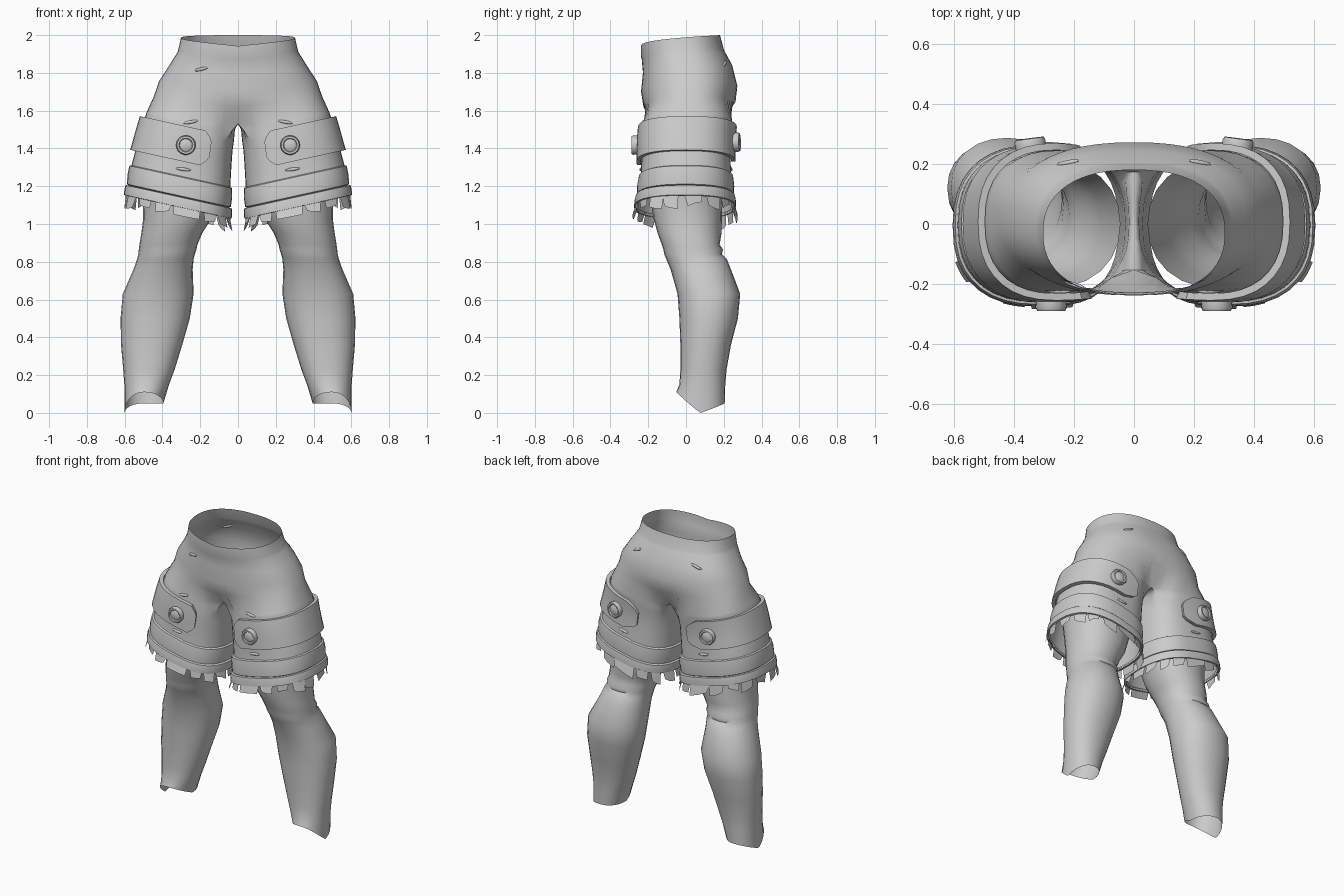
import bpy, bmesh, math, random
from mathutils import Vector, Matrix
from mathutils.bvhtree import BVHTree

if "Cube" in bpy.data.objects:
    bpy.data.objects.remove(bpy.data.objects["Cube"])

random.seed(4)
rad = math.radians


def finish(name, bm, mirror=True, angle=38):
    bmesh.ops.recalc_face_normals(bm, faces=bm.faces)
    me = bpy.data.meshes.new(name)
    bm.to_mesh(me)
    bm.free()
    me.shade_smooth()
    me.set_sharp_from_angle(angle=rad(angle))
    ob = bpy.data.objects.new(name, me)
    bpy.context.collection.objects.link(ob)
    if mirror:
        mir = ob.modifiers.new("mirror", "MIRROR")
        mir.use_clip, mir.merge_threshold = True, 0.0005
    return ob


def bridge(bm, a, b, closed=True):
    n = len(a)
    for i in range(n if closed else n - 1):
        j = (i + 1) % n
        bm.faces.new((a[i], a[j], b[j], b[i]))


def spow(v, p):
    return math.copysign(abs(v) ** p, v)


def lerp_table(table, z):
    for hi, lo in zip(table, table[1:]):
        if z >= lo[0]:
            break
    t = (z - lo[0]) / (hi[0] - lo[0])
    return [l + (h - l) * t for h, l in zip(hi[1:], lo[1:])]


# Shorts leg surface: level, centre x, half width, centre y, half depth
SHORT_LEG = [(1.55, .25, .235, .01, .235), (1.45, .272, .243, 0, .235),
             (1.35, .288, .252, 0, .235), (1.25, .303, .262, 0, .24),
             (1.10, .318, .266, -.005, .25)]


def surf(deg, z0, off=0.0):
    cx, hx, cy, hy = lerp_table(SHORT_LEG, z0)
    c, s = math.cos(rad(deg)), math.sin(rad(deg))
    x = cx + (hx + off) * spow(c, .83 if c > 0 else .66)
    return Vector((x, cy + (hy + off) * spow(s, .83), z0 + .22 * (x - .31)))


# Shorts: seat rings from waist down, then leg rings (right half, mirrored)
ARC, INNER = 28, 8
SEAT = [(.302, -.238, .18, 1.942, 2.0), (.318, -.238, .20, 1.885, 1.925),
        (.326, -.234, .207, 1.87, 1.91), (.370, -.228, .245, 1.80, 1.84),
        (.418, -.238, .272, 1.70, 1.73), (.446, -.225, .262, 1.62, 1.645)]
bm = bmesh.new()
rings = []
for k, (a, yf, yb, zf, zb) in enumerate(SEAT):
    ring = []
    for i in range(ARC + 1):
        t = rad(-90 + 180 * i / ARC)
        u = (1 + spow(math.sin(t), .85)) / 2
        x = a * abs(math.cos(t)) ** .85 if 0 < i < ARC else 0
        z = zf + (zb - zf) * u ** .4 + (.08 * x if k > 3 else 0)
        ring.append(bm.verts.new((x, yf + (yb - yf) * u, z)))
    rings.append(ring)
for a, b in zip(rings, rings[1:]):
    bridge(bm, a, b, False)
DEGS = [-140 + 280 * i / ARC for i in range(ARC + 1)]
DEGS += [140 + 80 * i / INNER for i in range(1, INNER)]
last = None
for z0 in (1.55, 1.54, 1.5, 1.45, 1.38, 1.31, 1.25, 1.18, 1.10):
    ring = []
    for i, d in enumerate(DEGS):
        p = surf(d, z0)
        if z0 == 1.55:
            p.z = max(p.z, 1.53)
            if i == 0 or i >= ARC:
                p.x = 0
        elif z0 == 1.54:
            p.z = max(p.z, 1.50)
            if i == 0 or i >= ARC:
                p.x = min(p.x, .028)
        ring.append(bm.verts.new(p))
    if last:
        bridge(bm, last, ring)
    else:
        bridge(bm, rings[-1], ring[:ARC + 1], False)
    last = ring
bmesh.ops.recalc_face_normals(bm, faces=bm.faces)
tree = BVHTree.FromBMesh(bm)
finish("shorts", bm)

# Two stepped hem bands around each leg
for name, prof in (("hem_upper_band", [(1.255, 0), (1.25, .010), (1.20, .014), (1.15, .010), (1.145, 0)]),
                   ("hem_lower_band", [(1.145, .002), (1.143, .017), (1.12, .020), (1.09, .019), (1.088, .004)])):
    bm = bmesh.new()
    loops = [[bm.verts.new(surf(i * 10, z, o)) for i in range(36)] for z, o in prof]
    for a, b in zip(loops, loops[1:]):
        bridge(bm, a, b)
    finish(name, bm)

# Frayed tabs hanging from the hem
bm = bmesh.new()
COUNT = 17
for i in range(COUNT):
    d0 = 360 * i / COUNT + random.uniform(-2, 2)
    d1 = d0 + random.uniform(17, 21)
    drop = random.uniform(.045, .075)
    skew, flare = random.uniform(-.018, .018), random.uniform(.012, .030)
    top = [bm.verts.new(surf(d, 1.105, .010)) for d in (d0, (d0 + d1) / 2, d1)]
    low = [bm.verts.new(surf(d, 1.10, flare) - Vector((0, 0, drop + skew * s)))
           for d, s in ((d0 + 3, -1), ((d0 + d1) / 2, .3), (d1 - 1, 1))]
    bridge(bm, top, low, False)
finish("frayed_edge", bm)

# Wide strap round the outside of each thigh, with clipped ends
bm = bmesh.new()
cols = [(-109, .055), (-106, .03), (-100, 0)] + [(d, 0) for d in range(-90, 91, 10)] + [(97, .03), (101, .055)]
grid = []
for d, t in cols:
    hi, lo = 1.525 - t, 1.335 + t
    grid.append([bm.verts.new(surf(d, z, o)) for z, o in
                 ((hi, .004), (hi, .027), (1.46, .026), (1.40, .026), (lo, .027), (lo, .004))])
for a, b in zip(grid, grid[1:]):
    bridge(bm, a, b)
bm.faces.new(grid[0])
bm.faces.new(grid[-1])
finish("thigh_strap", bm)


# Round studs on the front and back strap ends
def stud(name, deg, z0):
    p = surf(deg, z0, .026)
    nrm = (surf(deg + 2, z0, .026) - surf(deg - 2, z0, .026)).cross(surf(deg, z0 + .02) - surf(deg, z0 - .02))
    m = Matrix.Translation(p) @ nrm.to_track_quat('Z', 'Y').to_matrix().to_4x4()
    bm = bmesh.new()
    loops = []
    for r, h in ((.05, -.01), (.052, .018), (.047, .028), (.037, .028), (.033, .02), (.018, .026)):
        loops.append([bm.verts.new(m @ Vector((r * math.cos(k * math.tau / 18), r * math.sin(k * math.tau / 18), h)))
                      for k in range(18)])
    for a, b in zip(loops, loops[1:]):
        bridge(bm, a, b)
    bm.faces.new(loops[-1])
    finish(name, bm)


stud("front_stud", -90, 1.425)
stud("back_stud", 79, 1.425)


# Small raised cloth tears, cast onto the shorts from front or back
def tear(name, x, z, side, tilt, mirror=True):
    hit, nrm, _, _ = tree.ray_cast(Vector((abs(x), side, z)), Vector((0, -side, 0)))
    if hit is None:
        return
    hit.x = math.copysign(hit.x, x)
    nrm.x = math.copysign(nrm.x, x)
    bm = bmesh.new()
    m = Matrix.Translation(hit) @ nrm.to_track_quat('Z', 'Y').to_matrix().to_4x4()
    m = m @ Matrix.Rotation(rad(tilt), 4, 'Z') @ Matrix.Diagonal((.042, .009, .008, 1))
    bmesh.ops.create_uvsphere(bm, u_segments=10, v_segments=6, radius=1, matrix=m)
    finish(name, bm, mirror)


tear("waist_tear", -.195, 1.82, -1, 12, False)
tear("thigh_tear", .25, 1.54, -1, -10)
tear("lower_thigh_tear", .29, 1.29, -1, 8)
tear("back_waist_tear", .22, 1.85, 1, 25)
tear("back_thigh_tear", .30, 1.29, 1, -10)

# Lower legs: z, inner x, outer x, front y, back y
LEG = [(1.33, .045, .525, -.215, .215), (1.22, .075, .515, -.20, .20), (1.12, .11, .505, -.187, .193),
       (1.03, .14, .502, -.172, .19),
       (.95, .19, .512, -.15, .188), (.89, .215, .522, -.128, .178), (.865, .22, .525, -.12, .196),
       (.84, .228, .528, -.115, .19), (.815, .235, .534, -.105, .216), (.76, .24, .553, -.082, .238),
       (.63, .235, .61, -.045, .287), (.50, .255, .622, -.035, .275), (.36, .295, .619, -.03, .238),
       (.23, .335, .608, -.03, .215), (.15, .365, .602, -.035, .208), (.05, .395, .60, -.052, .205)]
bm = bmesh.new()
last = None
for k, (z, x0, x1, yf, yb) in enumerate(LEG):
    ring = []
    for i in range(24):
        c, s = math.cos(i * math.tau / 24), math.sin(i * math.tau / 24)
        zz = z
        if k == len(LEG) - 1:  # pointed outer side, raised front
            low = .05 * max(0, 1 - abs(s)) if c > 0 else 0
            zz = .05 - low + (.06 * abs(s) if s < 0 else 0)
        ring.append(bm.verts.new(((x0 + x1) / 2 + (x1 - x0) / 2 * spow(c, .92),
                                  (yf + yb) / 2 + (yb - yf) / 2 * spow(s, .92), zz)))
    if last:
        bridge(bm, last, ring)
    last = ring
finish("lower_leg", bm, angle=50)
